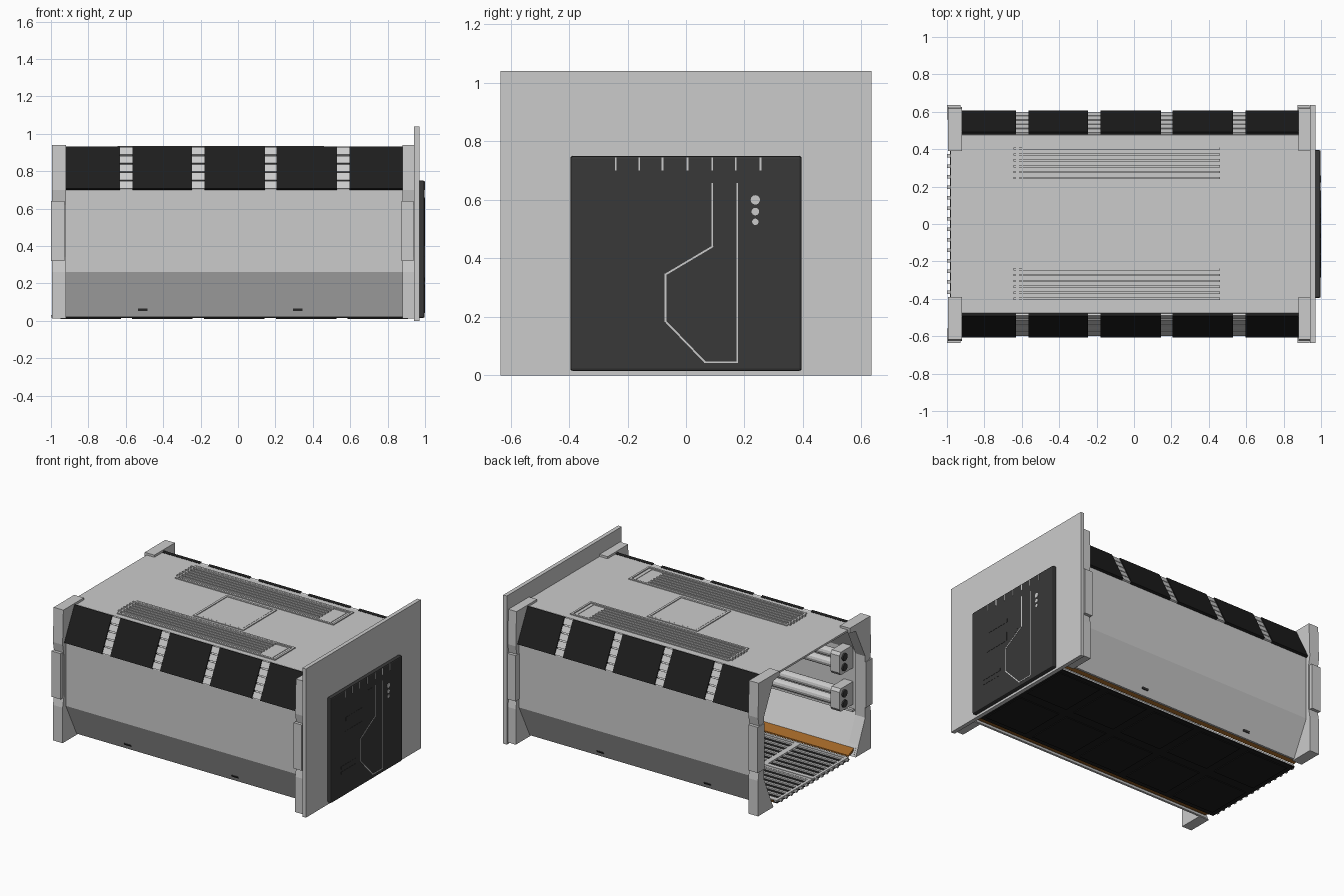
import bpy, bmesh, math
from mathutils import Vector

if "Cube" in bpy.data.objects:
    bpy.data.objects.remove(bpy.data.objects["Cube"])


def material(name, r, g, b):
    m = bpy.data.materials.new(name)
    m.diffuse_color = (r, g, b, 1)
    m.use_nodes = True
    m.node_tree.nodes["Principled BSDF"].inputs["Base Color"].default_value = m.diffuse_color
    return m


BLACK = material("black_panel", 0.012, 0.012, 0.012)
DARK = material("dark_door", 0.04, 0.04, 0.04)
ORANGE = material("orange_strip", 0.35, 0.13, 0.02)


def finish(name, bm, mat=None):
    bmesh.ops.recalc_face_normals(bm, faces=bm.faces)
    me = bpy.data.meshes.new(name)
    bm.to_mesh(me)
    bm.free()
    ob = bpy.data.objects.new(name, me)
    bpy.context.collection.objects.link(ob)
    if mat:
        me.materials.append(mat)
    return ob


def add_prism(bm, pts, x0, x1, s=1):
    """Extrude a (y, z) outline along x, s=-1 mirrors it in y."""
    a = [bm.verts.new((x0, s * y, z)) for y, z in pts]
    b = [bm.verts.new((x1, s * y, z)) for y, z in pts]
    n = len(pts)
    bm.faces.new(a)
    bm.faces.new(b[::-1])
    for i in range(n):
        j = (i + 1) % n
        bm.faces.new((a[i], b[i], b[j], a[j]))


def add_box(bm, x0, x1, y0, y1, z0, z1):
    add_prism(bm, [(y0, z0), (y1, z0), (y1, z1), (y0, z1)], x0, x1)


def boxes(name, items, mat=None):
    bm = bmesh.new()
    for it in items:
        add_box(bm, *it)
    return finish(name, bm, mat)


def ring(x0, x1, y0, y1, z0, z1, w):
    """Four flat bars making a rectangular border lying in xy."""
    return [(x0, x1, y0, y0 + w, z0, z1), (x0, x1, y1 - w, y1, z0, z1),
            (x0, x0 + w, y0 + w, y1 - w, z0, z1), (x1 - w, x1, y0 + w, y1 - w, z0, z1)]


SIDES = ((1, "back"), (-1, "front"))

# hull shell: thin faceted tunnel, open at the bottom and the left end
half = [(0.47, 0.02), (0.59, 0.26), (0.59, 0.70), (0.475, 0.925)]
inner = [(0.455, 0.02), (0.576, 0.264), (0.576, 0.695), (0.467, 0.912)]
outer_loop = half + [(-y, z) for y, z in half[::-1]]
inner_loop = inner + [(-y, z) for y, z in inner[::-1]]
bm = bmesh.new()
add_prism(bm, outer_loop + inner_loop[::-1], -0.98, 0.945)
finish("hull_shell", bm)

# sloped black panels and ribbed strips between them
spans = [(-0.92, -0.63), (-0.565, -0.245), (-0.18, 0.145), (0.205, 0.53), (0.595, 0.88)]
top, low = Vector((0.478, 0.925)), Vector((0.592, 0.70))
along = low - top
nrm = Vector((-along.y, along.x)).normalized()
nrm = nrm if nrm.x > 0 else -nrm


def slab(t0, t1, h):
    p, q = top + along * t0, top + along * t1
    return [tuple(v) for v in (p, q, q + nrm * h, p + nrm * h)]


for s, side in SIDES:
    bm = bmesh.new()
    for x0, x1 in spans:
        add_prism(bm, slab(0, 1, 0.017), x0, x1, s)
    finish(side + "_slope_panels", bm, BLACK)
    bm = bmesh.new()
    for (_, x0), (x1, _) in zip(spans, spans[1:]):
        for k in range(5):
            add_prism(bm, slab(k * 0.2 + 0.015, k * 0.2 + 0.185, 0.011), x0, x1, s)
    finish(side + "_slope_ribs", bm)

# end frame brackets with side clasps
bracket = [(0.39, 0.94), (0.617, 0.94), (0.625, 0.70), (0.61, 0.62), (0.61, 0.34),
           (0.625, 0.26), (0.625, 0.012), (0.455, 0.012), (0.56, 0.25),
           (0.56, 0.68), (0.455, 0.895), (0.39, 0.905)]
for x0, x1, end in ((-0.995, -0.92, "left"), (0.88, 0.945, "right")):
    for s, side in SIDES:
        bm = bmesh.new()
        add_prism(bm, bracket, x0, x1, s)
        finish(f"{end}_{side}_frame", bm)
        y0, y1 = sorted((s * 0.56, s * 0.635))
        boxes(f"{end}_{side}_clasp", [(x0 - 0.005, x1 - 0.008, y0, y1, 0.32, 0.64)])

# roof vents and hatch
for s, side in SIDES:
    y0, y1 = (0.205, 0.43) if s > 0 else (-0.44, -0.215)
    items = ring(-0.63, 0.595, y0, y1, 0.92, 0.932, 0.014)
    items += ring(-0.60, 0.56, y0 + 0.016, y1 - 0.016, 0.92, 0.928, 0.006)
    items += [(-0.645, 0.46, y0 + 0.035 + k * 0.0315, y0 + 0.047 + k * 0.0315, 0.92, 0.934)
              for k in range(6)]
    boxes(side + "_roof_vent", items)
boxes("roof_hatch", ring(-0.215, 0.175, -0.19, 0.18, 0.92, 0.931, 0.016)
      + [(-0.195, 0.155, -0.17, 0.16, 0.92, 0.929)])

# end wall and door
boxes("end_wall", [(0.942, 0.97, -0.635, 0.635, 0, 1.04)])
door = boxes("door", [(0.965, 0.998, -0.395, 0.395, 0.015, 0.75)], DARK)
bev = door.modifiers.new("bevel", 'BEVEL')
bev.width = 0.008
bev.segments = 2

# door seam, notches, slots and round lamps
bm = bmesh.new()
seam = [(0.09, 0.655), (0.09, 0.44), (-0.07, 0.345), (-0.07, 0.185),
        (0.065, 0.045), (0.175, 0.045), (0.175, 0.655)]
for a, b in zip(seam, seam[1:]):
    a, b = Vector(a), Vector(b)
    d = (b - a).normalized() * 0.003
    n = Vector((-d.y, d.x))
    add_prism(bm, [tuple(v) for v in (a - d + n, b + d + n, b + d - n, a - d - n)], 0.99, 0.9995)
for y in (-0.24, -0.16, -0.08, 0.005, 0.09, 0.17, 0.255):
    add_box(bm, 0.99, 0.9995, y - 0.003, y + 0.003, 0.70, 0.745)
for y, z, r in ((0.237, 0.60, 0.016), (0.237, 0.56, 0.013), (0.237, 0.525, 0.011)):
    add_prism(bm, [(y + r * math.cos(t * math.pi / 8), z + r * math.sin(t * math.pi / 8))
                   for t in range(16)], 0.99, 1.0)
finish("door_seams_and_lamps", bm)
slots = [(-0.235, -0.05, 0.533, 0.557), (-0.255, -0.055, 0.40, 0.462), (-0.285, -0.12, 0.211, 0.231),
         (-0.285, -0.13, 0.178, 0.193), (0.005, 0.016, 0.40, 0.655),
         (0.022, 0.034, 0.42, 0.655), (0.04, 0.055, 0.44, 0.655)]
boxes("door_slots", [(0.99, 0.9995, *r) for r in slots], DARK)

# floor: black under-tray, under-plates, grey tile frames and long bars
boxes("floor_tray", [(-0.985, 0.945, -0.40, 0.40, 0.014, 0.02)], BLACK)
step = 0.384
tiles, frames, bars = [], [], []
for i in range(5):
    x0 = -0.98 + i * step
    for y0, y1 in ((-0.385, -0.015), (0.015, 0.385)):
        tiles.append((x0 + 0.03, x0 + step - 0.03, y0 + 0.02, y1 - 0.02, 0.009, 0.016))
        frames += ring(x0, x0 + step, y0 - 0.012, y1 + 0.012, 0.018, 0.032, 0.02)
for k in range(14):
    y = -0.365 + k * 0.73 / 13
    bars.append((-1.0, 0.94, y - 0.009, y + 0.009, 0.018, 0.03))
boxes("floor_under_plates", tiles, BLACK)
boxes("floor_tile_frames", frames)
boxes("floor_bars", bars)

# inside fittings on both walls
for s, side in SIDES:
    bm = bmesh.new()
    add_prism(bm, [(0.41, 0.026), (0.462, 0.042), (0.47, 0.065), (0.41, 0.036)], -0.97, 0.94, s)
    finish(side + "_floor_strip", bm, ORANGE)

    pipes, ends, caps = bmesh.new(), bmesh.new(), bmesh.new()
    for zc in (0.645, 0.39):
        for x0 in (-0.89, 0.79):
            add_prism(ends, [(0.58, zc - 0.08), (0.44, zc - 0.08), (0.425, zc - 0.06),
                             (0.425, zc + 0.06), (0.44, zc + 0.08), (0.58, zc + 0.08)],
                      x0, x0 + 0.07, s)
        for dz in (-0.036, 0.036):
            circle = [(math.cos(t * math.pi / 6), math.sin(t * math.pi / 6)) for t in range(12)]
            add_prism(pipes, [(0.49 + 0.03 * c, zc + dz + 0.03 * v) for c, v in circle],
                      -0.85, 0.82, s)
            add_prism(caps, [(0.475 + 0.026 * c, zc + dz + 0.026 * v) for c, v in circle],
                      -0.90, -0.88, s)
    finish(side + "_wall_pipes", pipes)
    finish(side + "_pipe_end_boxes", ends)
    finish(side + "_pipe_end_caps", caps, DARK)
    y0, y1 = sorted((s * 0.555, s * 0.58))
    boxes(side + "_wall_rail", [(-0.9, 0.9, y0, y1, 0.265, 0.28)])

    # small drain slots on the lower slope
    bm = bmesh.new()
    for x in (-0.51, 0.32):
        add_prism(bm, [(0.48, 0.053), (0.492, 0.053), (0.498, 0.065), (0.48, 0.065)],
                  x - 0.025, x + 0.025, s)
    finish(side + "_drain_slots", bm, DARK)
